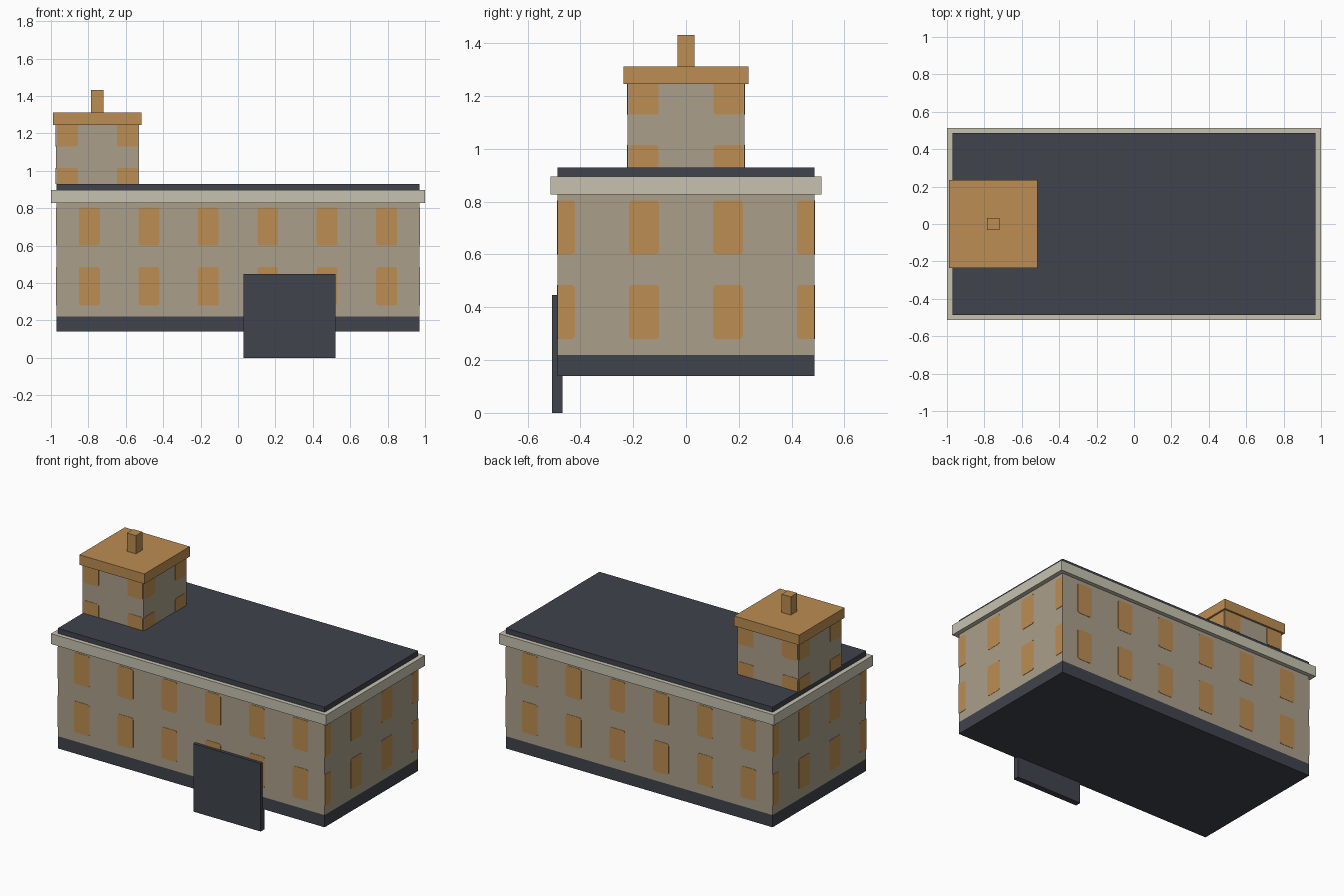
import bpy, bmesh, math
from mathutils import Vector

if "Cube" in bpy.data.objects:
    bpy.data.objects.remove(bpy.data.objects["Cube"])


def material(name, rgb):
    m = bpy.data.materials.new(name)
    m.diffuse_color = (*rgb, 1)
    m.use_nodes = True
    m.node_tree.nodes["Principled BSDF"].inputs["Base Color"].default_value = m.diffuse_color
    return m


SLATE = material("dark slate", (0.050, 0.056, 0.072))
STONE = material("tan stone", (0.402, 0.347, 0.255))
TRIM = material("pale trim", (0.570, 0.545, 0.434))
AMBER = material("amber", (0.503, 0.266, 0.084))


def finish(bm, name, mat):
    bmesh.ops.recalc_face_normals(bm, faces=bm.faces[:])
    me = bpy.data.meshes.new(name)
    bm.to_mesh(me)
    bm.free()
    me.materials.append(mat)
    bpy.context.collection.objects.link(bpy.data.objects.new(name, me))


def box(name, x, y, z, mat):
    """Box from (min, max) ranges on each axis."""
    bm = bmesh.new()
    bmesh.ops.create_cube(bm, size=1)
    for v in bm.verts:
        v.co = [r[0] if c < 0 else r[1] for c, r in zip(v.co, (x, y, z))]
    finish(bm, name, mat)


def pane_outline(u0, u1, z0, z1, span, zspan, r=0.012):
    """Rounded rectangle, square where the wall edge cuts it off."""
    a, b = max(u0, span[0]), min(u1, span[1])
    c, d = max(z0, zspan[0]), min(z1, zspan[1])
    pts = []
    for u, z, su, sz, start in ((b, d, 1, 1, 0), (a, d, -1, 1, 90),
                                (a, c, -1, -1, 180), (b, c, 1, -1, 270)):
        if u not in (u0, u1) or z not in (z0, z1):
            pts.append((u, z))
            continue
        for i in range(4):
            t = math.radians(start + 30 * i)
            pts.append((u - su * r + r * math.cos(t), z - sz * r + r * math.sin(t)))
    return pts


def windows(name, cx, half_x, half_y, zspan, columns, rows):
    """Thin panes on all four walls of a block centred on (cx, 0)."""
    bm = bmesh.new()
    for along, out, half, dist in ((Vector((1, 0, 0)), Vector((0, 1, 0)), half_x, half_y),
                                   (Vector((0, 1, 0)), Vector((1, 0, 0)), half_y, half_x)):
        for side in (-1, 1):
            for u in columns:
                if u - 0.056 >= half or u + 0.056 <= -half:
                    continue
                for z0, z1 in rows:
                    pts = pane_outline(u - 0.056, u + 0.056, z0, z1, (-half, half), zspan)
                    base = Vector((cx, 0, 0)) + out * side * (dist - 0.002)
                    face = bm.faces.new([bm.verts.new(base + along * p + Vector((0, 0, q)))
                                         for p, q in pts])
                    ext = bmesh.ops.extrude_face_region(bm, geom=[face], use_keep_orig=True)
                    new = [g for g in ext["geom"] if isinstance(g, bmesh.types.BMVert)]
                    bmesh.ops.translate(bm, verts=new, vec=out * side * 0.004)
    finish(bm, name, AMBER)


# Main building
HX, HY = 0.97, 0.486
box("plinth", (-HX, HX), (-HY, HY), (0.14, 0.22), SLATE)
box("main_walls", (-HX, HX), (-HY, HY), (0.22, 0.83), STONE)
box("cornice", (-1, 1), (-0.513, 0.513), (0.828, 0.896), TRIM)
box("roof", (-HX, HX), (-HY, HY), (0.896, 0.929), SLATE)
windows("main_windows", 0, HX, HY, (0.22, 0.83),
        [0.159 + 0.318 * k for k in range(-3, 3)], [(0.28, 0.485), (0.60, 0.805)])

# Front door panel
box("door", (0.03, 0.52), (-0.507, -0.468), (0, 0.447), SLATE)

# Corner tower with cap and chimney
TX, TH = -0.752, 0.222
box("tower_walls", (TX - TH, TX + TH), (-TH, TH), (0.929, 1.246), STONE)
windows("tower_windows", TX, TH, TH, (0.929, 1.246),
        [-0.16, 0.16], [(0.81, 1.015), (1.13, 1.335)])
box("tower_cap", (TX - 0.236, TX + 0.236), (-0.236, 0.236), (1.246, 1.312), AMBER)
box("chimney", (TX - 0.033, TX + 0.033), (-0.033, 0.033), (1.312, 1.432), AMBER)
